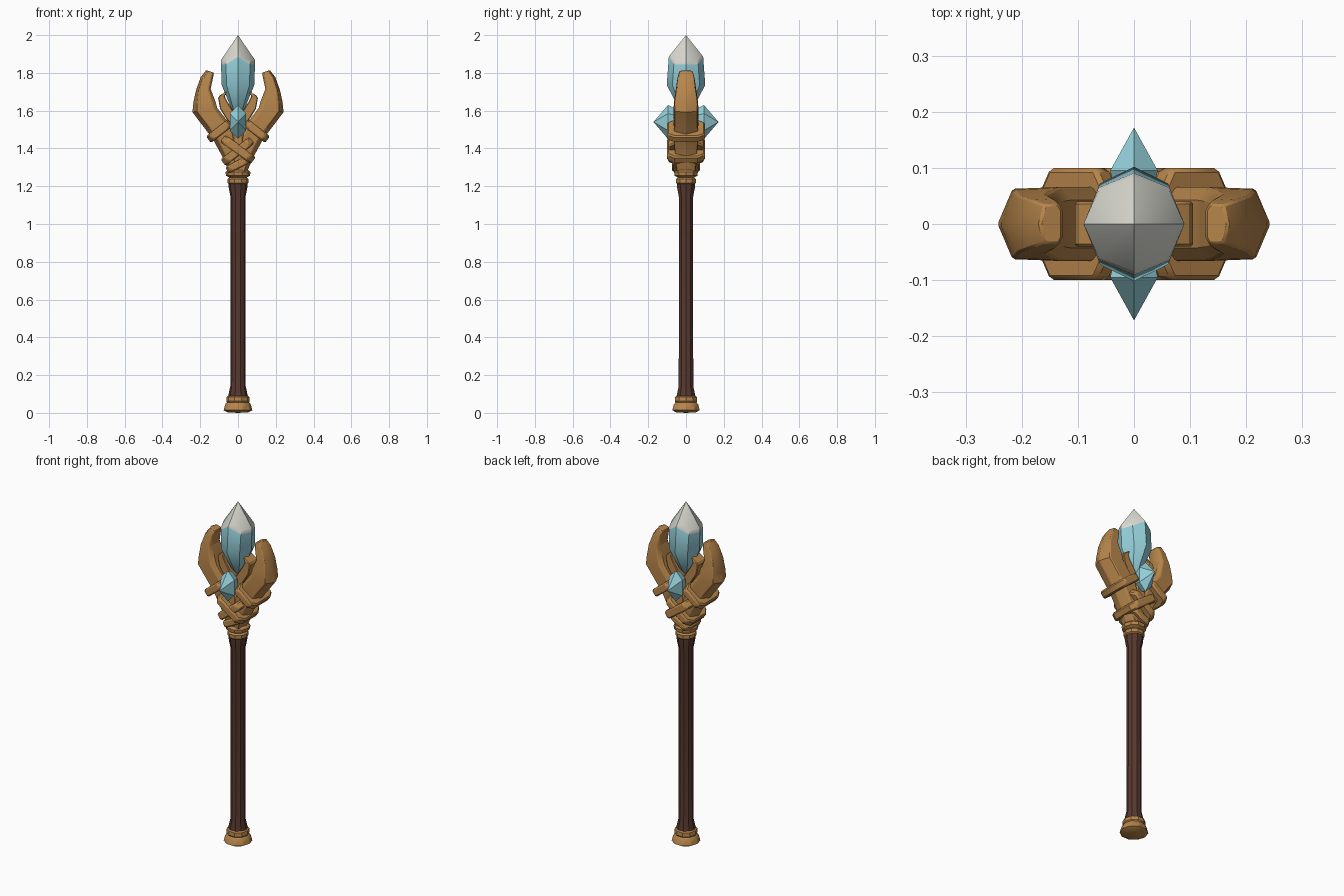
import bpy, bmesh, math
from mathutils import Matrix, Vector

if "Cube" in bpy.data.objects:
    bpy.data.objects.remove(bpy.data.objects["Cube"])


def material(name, rgb):
    m = bpy.data.materials.new(name)
    m.diffuse_color = (*rgb, 1)
    m.use_nodes = True
    m.node_tree.nodes["Principled BSDF"].inputs["Base Color"].default_value = m.diffuse_color
    return m


WOOD = material("golden_wood", (0.47, 0.235, 0.07))
DARK = material("dark_wood", (0.095, 0.04, 0.027))
CYAN = material("cyan_crystal", (0.30, 0.63, 0.70))
WHITE = material("pale_crystal_tip", (0.72, 0.72, 0.66))


def loft(name, rings, mats, bevel=0.0, matrix=None):
    """Skin a list of equal-length point rings; a one-point ring makes a tip."""
    bm = bmesh.new()
    vr = [[bm.verts.new(p) for p in r] for r in rings]
    n = max(len(r) for r in rings)
    for a, b in zip(vr, vr[1:]):
        for i in range(n):
            j = (i + 1) % n
            if len(a) == 1:
                bm.faces.new((a[0], b[j], b[i]))
            elif len(b) == 1:
                bm.faces.new((a[i], a[j], b[0]))
            else:
                bm.faces.new((a[i], a[j], b[j], b[i]))
    for r in (vr[0], vr[-1]):
        if len(r) > 1:
            bm.faces.new(r)
    if matrix:
        bm.transform(matrix)
    bmesh.ops.recalc_face_normals(bm, faces=bm.faces)
    mesh = bpy.data.meshes.new(name)
    bm.to_mesh(mesh)
    bm.free()
    ob = bpy.data.objects.new(name, mesh)
    bpy.context.collection.objects.link(ob)
    for m in mats:
        mesh.materials.append(m)
    if bevel:
        mod = ob.modifiers.new("bevel", "BEVEL")
        mod.width, mod.segments = bevel, 1
        mod.limit_method, mod.angle_limit = "ANGLE", math.radians(40)
    return ob


def oval(rx, ry, z, n=8, turn=0.0):
    return [Vector((rx * math.cos(2 * math.pi * (i + turn) / n),
                    ry * math.sin(2 * math.pi * (i + turn) / n), z)) for i in range(n)]


def lathe(name, profile, mat, n=10):
    rings = [oval(r, r, z, n) if r else [Vector((0, 0, z))] for r, z in profile]
    return loft(name, rings, [mat])


# Shaft with flared ends, foot cap, collar and neck
lathe("shaft", [(0.055, 0.07), (0.052, 0.09), (0.041, 0.14), (0.039, 0.6),
                (0.039, 1.14), (0.049, 1.19), (0.05, 1.22)], DARK)
lathe("foot_cap", [(0, 0), (0.055, 0.003), (0.076, 0.014), (0.068, 0.045), (0.058, 0.056),
                   (0.062, 0.062), (0.06, 0.084), (0.052, 0.09), (0, 0.09)], WOOD)
lathe("collar", [(0, 1.21), (0.048, 1.21), (0.056, 1.218), (0.056, 1.238), (0.046, 1.246),
                 (0.064, 1.256), (0.066, 1.275), (0.052, 1.287), (0, 1.29)], WOOD)
lathe("neck", [(0, 1.27), (0.05, 1.27), (0.062, 1.35), (0.068, 1.46), (0.058, 1.53),
               (0, 1.58)], WOOD)

# Curved prongs: inner x, inner z, outer x, outer z, half depth
STATIONS = [(-0.01, 1.28, 0.045, 1.27, 0.05), (-0.01, 1.39, 0.078, 1.345, 0.06),
            (0.03, 1.51, 0.135, 1.45, 0.066), (0.11, 1.615, 0.243, 1.592, 0.066),
            (0.12, 1.65, 0.238, 1.635, 0.064), (0.145, 1.715, 0.222, 1.71, 0.054),
            (0.132, 1.775, 0.197, 1.778, 0.045), (0.127, 1.80, 0.168, 1.815, 0.036)]
SECTION = [(1, 0), (0.8, 0.95), (0.15, 1), (0, 0.65), (0, -0.65), (0.15, -1), (0.8, -0.95)]


def prong(side):
    rings = [[Vector((side * (ix + (ox - ix) * u), hy * v, iz + (oz - iz) * u))
              for u, v in SECTION] for ix, iz, ox, oz, hy in STATIONS]
    loft("prong_" + ("right" if side > 0 else "left"), rings, [WOOD], 0.004)


# Binding strap: chamfered slab turned about y
def strap(name, x, z, tilt, rx, ry, h):
    outline = [(1, 0.62), (0.72, 1), (-0.72, 1), (-1, 0.62),
               (-1, -0.62), (-0.72, -1), (0.72, -1), (1, -0.62)]
    rings = [[Vector((a * rx, b * ry, s * h)) for a, b in outline] for s in (-1, 1)]
    loft(name, rings, [WOOD], 0.008,
         Matrix.Translation((x, 0, z)) @ Matrix.Rotation(math.radians(tilt), 4, "Y"))


# Small claw cradling the main crystal
def claw(side):
    pts = [(0.0, 1.56, 0.045, 1.53), (0.055, 1.645, 0.095, 1.61),
           (0.07, 1.675, 0.105, 1.665), (0.06, 1.703, 0.098, 1.68)]
    rings = [[Vector((side * x, y, z)) for x, y, z in
              ((a, -0.04, b), (c, -0.04, d), (c, 0.04, d), (a, 0.04, b))]
             for a, b, c, d in pts]
    loft("claw_" + ("right" if side > 0 else "left"), rings, [WOOD], 0.004)


for s in (1, -1):
    label = "right" if s > 0 else "left"
    prong(s)
    claw(s)
    strap("prong_band_" + label, s * 0.098, 1.492, s * 38, 0.074, 0.1, 0.022)
strap("cross_strap_right", 0.0, 1.395, 36, 0.1, 0.1, 0.023)
strap("cross_strap_left", -0.002, 1.385, -38, 0.098, 0.094, 0.022)
strap("lower_strap", 0.0, 1.315, -28, 0.066, 0.074, 0.02)

# Main crystal with pale tip; colour edge rises at front and back
edge = oval(0.09, 0.091, 0)
for p in edge:
    p.z = 1.845 + (0.04 if abs(p.x) < 0.01 else 0)
shoulder = oval(0.09, 0.083, 0)
for p in shoulder:
    p.z = 1.868 + (0.028 if abs(p.x) < 0.01 else 0)
crystal = loft("main_crystal", [[Vector((0, 0, 1.57))], oval(0.035, 0.035, 1.61),
                                oval(0.086, 0.102, 1.735), edge, shoulder,
                                [Vector((0, 0, 2.0))]], [CYAN, WHITE])
for i, f in enumerate(crystal.data.polygons):
    f.material_index = 1 if i >= 24 else 0

# Side crystals, front and back: pointed outward, with soft waist
for s, label in ((-1, "front"), (1, "back")):
    rings = [[Vector((0, s * 0.172, 1.54))]]
    for y, k in ((0.135, 0.48), (0.095, 1.0), (0.05, 0.75)):
        rings.append([Vector((p.x, s * y, 1.54 + p.y))
                      for p in oval(0.049 * k, 0.09 * k, 0, 6, 0.5 * 3)])
    loft("side_crystal_" + label, rings, [CYAN])

# Smooth shading with kept edges
bpy.ops.object.select_all(action="SELECT")
bpy.context.view_layer.objects.active = crystal
bpy.ops.object.shade_smooth_by_angle(angle=math.radians(32))
